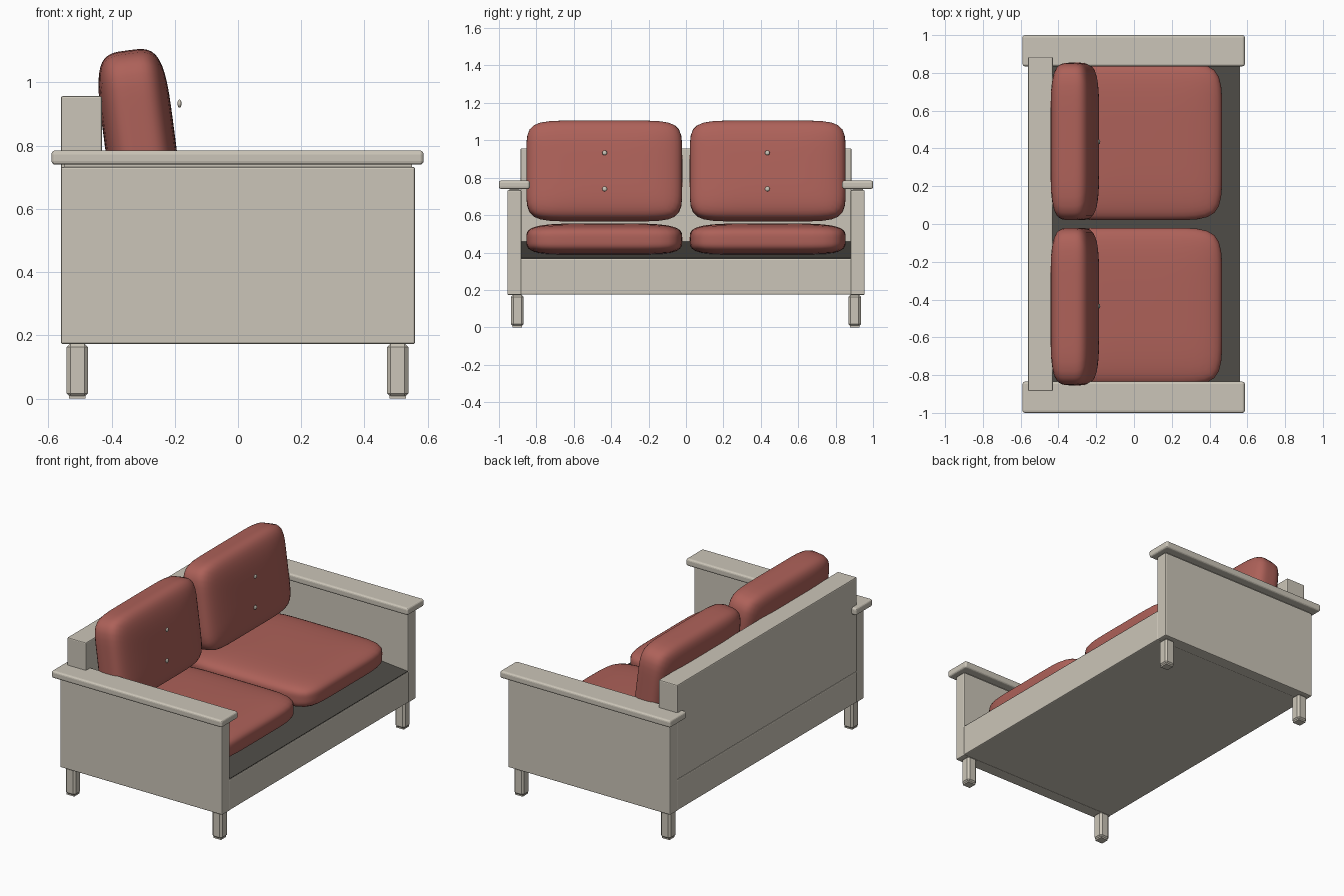
import bpy, bmesh, math
from mathutils import Matrix, Vector

cube = bpy.data.objects.get("Cube")
if cube:
    bpy.data.objects.remove(cube, do_unlink=True)


def material(name, color):
    m = bpy.data.materials.new(name)
    m.use_nodes = True
    m.diffuse_color = (*color, 1)
    m.node_tree.nodes["Principled BSDF"].inputs["Base Color"].default_value = (*color, 1)
    return m


BEIGE = material("beige_frame", (0.60, 0.56, 0.48))
DARK = material("dark_platform", (0.08, 0.075, 0.065))
RED = material("red_fabric", (0.42, 0.12, 0.10))


def finish(name, bm, mat, smooth=None):
    bmesh.ops.recalc_face_normals(bm, faces=bm.faces)
    mesh = bpy.data.meshes.new(name)
    bm.to_mesh(mesh)
    bm.free()
    mesh.materials.append(mat)
    if smooth:
        mesh.polygons.foreach_set("use_smooth", [True] * len(mesh.polygons))
    ob = bpy.data.objects.new(name, mesh)
    bpy.context.collection.objects.link(ob)
    return ob


def box(name, xs, ys, zs, bevel=0.006, mat=BEIGE, segments=2):
    """Box between pairs of limits with softened edges."""
    bm = bmesh.new()
    bmesh.ops.create_cube(bm, size=1)
    for v in bm.verts:
        v.co = Vector([lim[0] if c < 0 else lim[1] for c, lim in zip(v.co, (xs, ys, zs))])
    ob = finish(name, bm, mat)
    if bevel:
        mod = ob.modifiers.new("soft_edges", 'BEVEL')
        mod.width = bevel
        mod.segments = segments
    return ob


def cushion(name, center, half, tilt, flat):
    """Puffy rounded box; flat is the index of its thin axis."""
    bm = bmesh.new()
    bmesh.ops.create_cube(bm, size=2)
    bmesh.ops.subdivide_edges(bm, edges=bm.edges[:], cuts=13, use_grid_fill=True)
    for v in bm.verts:
        p = [abs(c) for c in v.co]
        thin = p.pop(flat)
        wide = sum(c ** 7 for c in p) ** (1 / 7)
        v.co /= (wide ** 4 + thin ** 4) ** 0.25
        v.co = Vector([c * h for c, h in zip(v.co, half)])
    bm.transform(Matrix.Translation(center) @ Matrix.Rotation(tilt, 4, 'Y'))
    return finish(name, bm, RED, True)


def button(name, center):
    bm = bmesh.new()
    bmesh.ops.create_uvsphere(bm, u_segments=12, v_segments=8, radius=0.013)
    bm.transform(Matrix.Translation(center) @ Matrix.Diagonal((0.5, 1, 1, 1)))
    return finish(name, bm, BEIGE, True)


# Frame: base, backrest
box("base", (-0.56, 0.56), (-0.885, 0.885), (0.175, 0.367))
box("backrest", (-0.56, -0.43), (-0.885, 0.885), (0.367, 0.957))

# Sloping seat platform, higher toward the backrest
platform = box("seat_platform", (-0.435, 0.556), (-0.882, 0.882), (0.36, 0.37), 0, DARK)
for v in platform.data.vertices:
    if v.co.x < 0 and v.co.z > 0.365:
        v.co.z = 0.46

for side, s in (("left", 1), ("right", -1)):
    def span(a, b):
        return tuple(sorted((s * a, s * b)))

    # Arms and legs
    box(side + "_arm_panel", (-0.56, 0.56), span(0.88, 0.955), (0.173, 0.733))
    box(side + "_armrest", (-0.59, 0.587), span(0.835, 1.0), (0.74, 0.785), 0.012, segments=3)
    box(side + "_arm_spacer", (-0.55, 0.55), span(0.89, 0.945), (0.73, 0.742), 0)
    for end, x in (("front", 0.505), ("back", -0.508)):
        box(f"{side}_{end}_leg", (x - 0.034, x + 0.034), span(0.868, 0.935),
            (0.005, 0.175), 0.012, segments=1)
        box(f"{side}_{end}_foot", (x - 0.026, x + 0.026), span(0.876, 0.927), (0, 0.01), 0)

    # Cushions and their buttons
    cushion(side + "_seat_cushion", (0.03, s * 0.437, 0.47), (0.437, 0.417, 0.086), 0, 2)
    cushion(side + "_back_cushion", (-0.313, s * 0.437, 0.836), (0.112, 0.417, 0.268),
            math.radians(-7.5), 0)
    for level, z in (("lower", 0.74), ("upper", 0.933)):
        button(f"{side}_{level}_button", (-0.185, s * 0.435, z))
